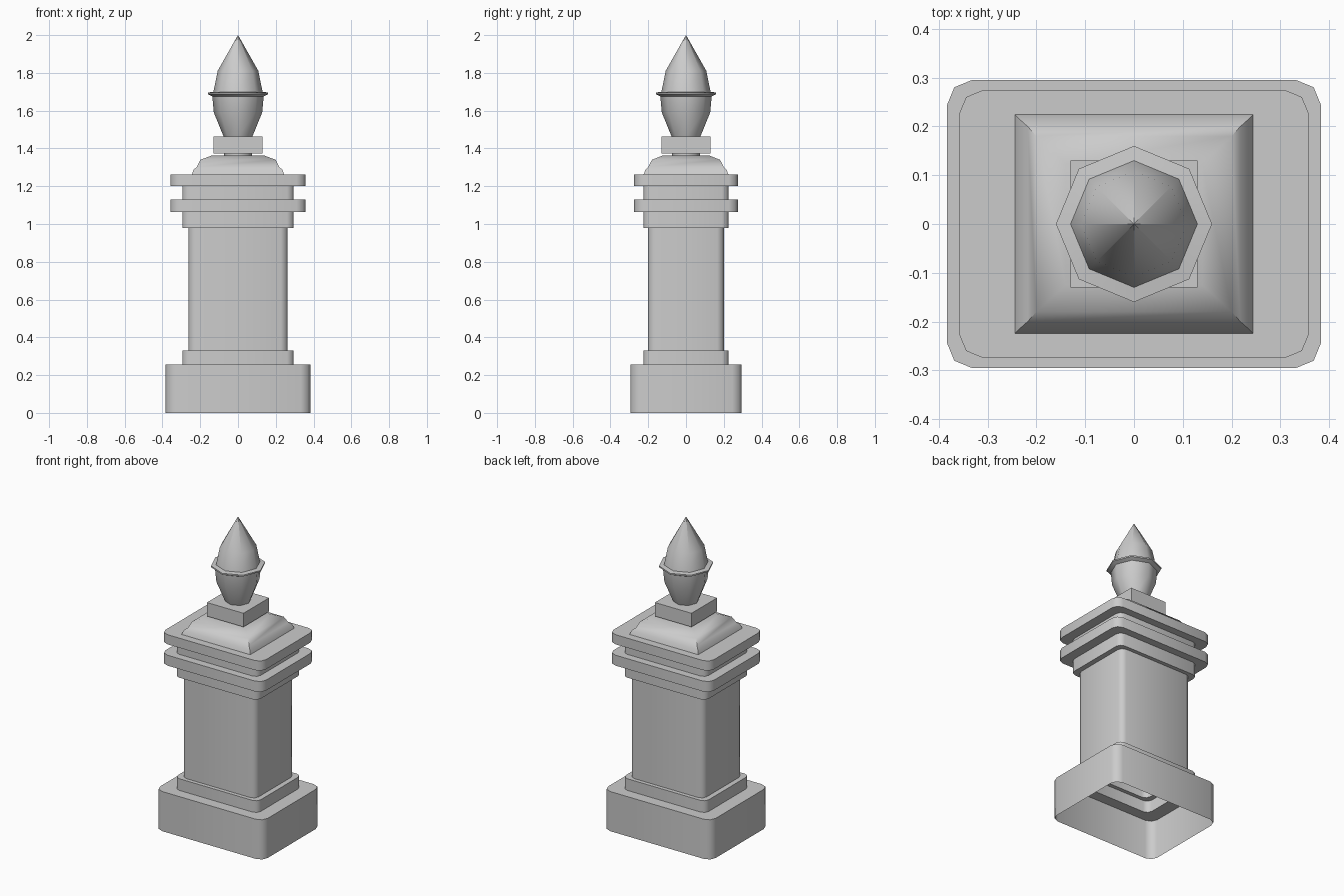
import bpy, bmesh, math

if "Cube" in bpy.data.objects:
    bpy.data.objects.remove(bpy.data.objects["Cube"])


def rounded_rect(hx, hy, r, z):
    """Rectangle ring; each corner is an arc of two segments (r=0: square)."""
    if r == 0:
        return [(hx, hy, z), (-hx, hy, z), (-hx, -hy, z), (hx, -hy, z)]
    pts = []
    for i, (sx, sy) in enumerate([(1, 1), (-1, 1), (-1, -1), (1, -1)]):
        for k in range(3):
            a = math.pi / 2 * i + math.pi / 4 * k
            pts.append((sx * (hx - r) + r * math.cos(a),
                        sy * (hy - r) + r * math.sin(a), z))
    return pts


def octagon(r, z):
    return [(r * math.cos(i * math.pi / 4), r * math.sin(i * math.pi / 4), z)
            for i in range(8)]


def loft(name, rings, cap_bottom=False, angle=50):
    """Skin a stack of rings and close the top."""
    bm = bmesh.new()
    loops = [[bm.verts.new(p) for p in ring] for ring in rings]
    for a, b in zip(loops, loops[1:]):
        n = len(a)
        for i in range(n):
            j = (i + 1) % n
            bm.faces.new((a[i], a[j], b[j], b[i]))
    bm.faces.new(loops[-1])
    if cap_bottom:
        bm.faces.new(loops[0][::-1])
    bmesh.ops.remove_doubles(bm, verts=bm.verts, dist=1e-5)
    me = bpy.data.meshes.new(name)
    bm.to_mesh(me)
    bm.free()
    ob = bpy.data.objects.new(name, me)
    bpy.context.collection.objects.link(ob)
    bpy.ops.object.select_all(action='DESELECT')
    ob.select_set(True)
    bpy.context.view_layer.objects.active = ob
    bpy.ops.object.shade_smooth_by_angle(angle=math.radians(angle))
    return ob


# Pillar: hollow plinth, step, shaft, collar and two slabs (open underneath)
base = (0.383, 0.295, 0.05)
step = (0.295, 0.225, 0.035)
shaft = (0.262, 0.2, 0.035)
slab = (0.358, 0.274, 0.047)
levels = [(base, 0, 0.255), (step, 0.255, 0.33), (shaft, 0.33, 0.98),
          (step, 0.98, 1.063), (slab, 1.063, 1.13), (step, 1.13, 1.20),
          (slab, 1.20, 1.262)]
loft("pillar", [rounded_rect(*s, z) for s, z0, z1 in levels for z in (z0, z1)])

# Stepped, curved cap on the upper slab
cap = [(0.245, 0.225, 1.26), (0.235, 0.215, 1.288), (0.218, 0.2, 1.302),
       (0.20, 0.18, 1.34), (0.14, 0.125, 1.362)]
loft("cap_moulding", [rounded_rect(x, y, 0, z) for x, y, z in cap])

# Finial neck and square block
loft("finial_neck", [octagon(0.075, z) for z in (1.355, 1.38)])
loft("finial_block", [rounded_rect(0.13, 0.13, 0, z) for z in (1.374, 1.462)],
     cap_bottom=True, angle=30)

# Eight-sided urn with a thin rim and pointed lid
urn = [(0.075, 1.46), (0.128, 1.59), (0.136, 1.675), (0.16, 1.687),
       (0.16, 1.696), (0.13, 1.70), (0.108, 1.81), (0.0005, 2.0)]
loft("urn_finial", [octagon(r, z) for r, z in urn])
